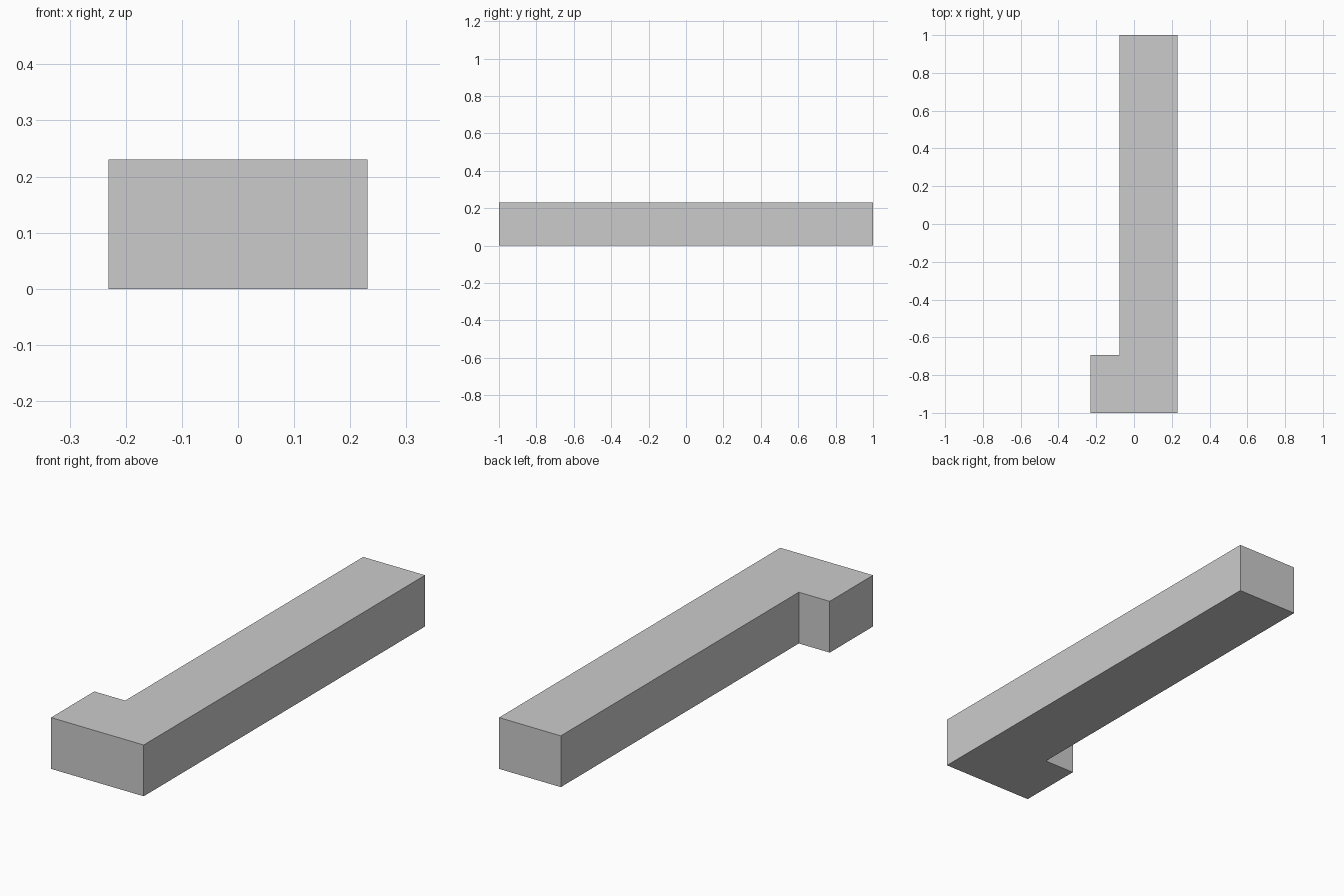
import bpy
import bmesh

if "Cube" in bpy.data.objects:
    bpy.data.objects.remove(bpy.data.objects["Cube"])

U = 2 / 13                      # grid module: the bar is 13 units long
HALF_W, HEIGHT = 1.5 * U, 1.5 * U

# L-shaped plan: long bar with a short foot at the front left
profile = [
    (-HALF_W, -1), (HALF_W, -1), (HALF_W, 1),
    (-HALF_W + U, 1), (-HALF_W + U, -1 + 2 * U), (-HALF_W, -1 + 2 * U),
]

# Extrude the plan upward into a solid block
bm = bmesh.new()
base = bm.faces.new([bm.verts.new((x, y, 0)) for x, y in profile])
result = bmesh.ops.extrude_face_region(bm, geom=[base], use_keep_orig=True)
top = [g for g in result["geom"] if isinstance(g, bmesh.types.BMVert)]
bmesh.ops.translate(bm, verts=top, vec=(0, 0, HEIGHT))
bmesh.ops.recalc_face_normals(bm, faces=bm.faces)

mesh = bpy.data.meshes.new("l_shaped_bar")
bm.to_mesh(mesh)
bm.free()
bpy.context.collection.objects.link(bpy.data.objects.new("l_shaped_bar", mesh))
